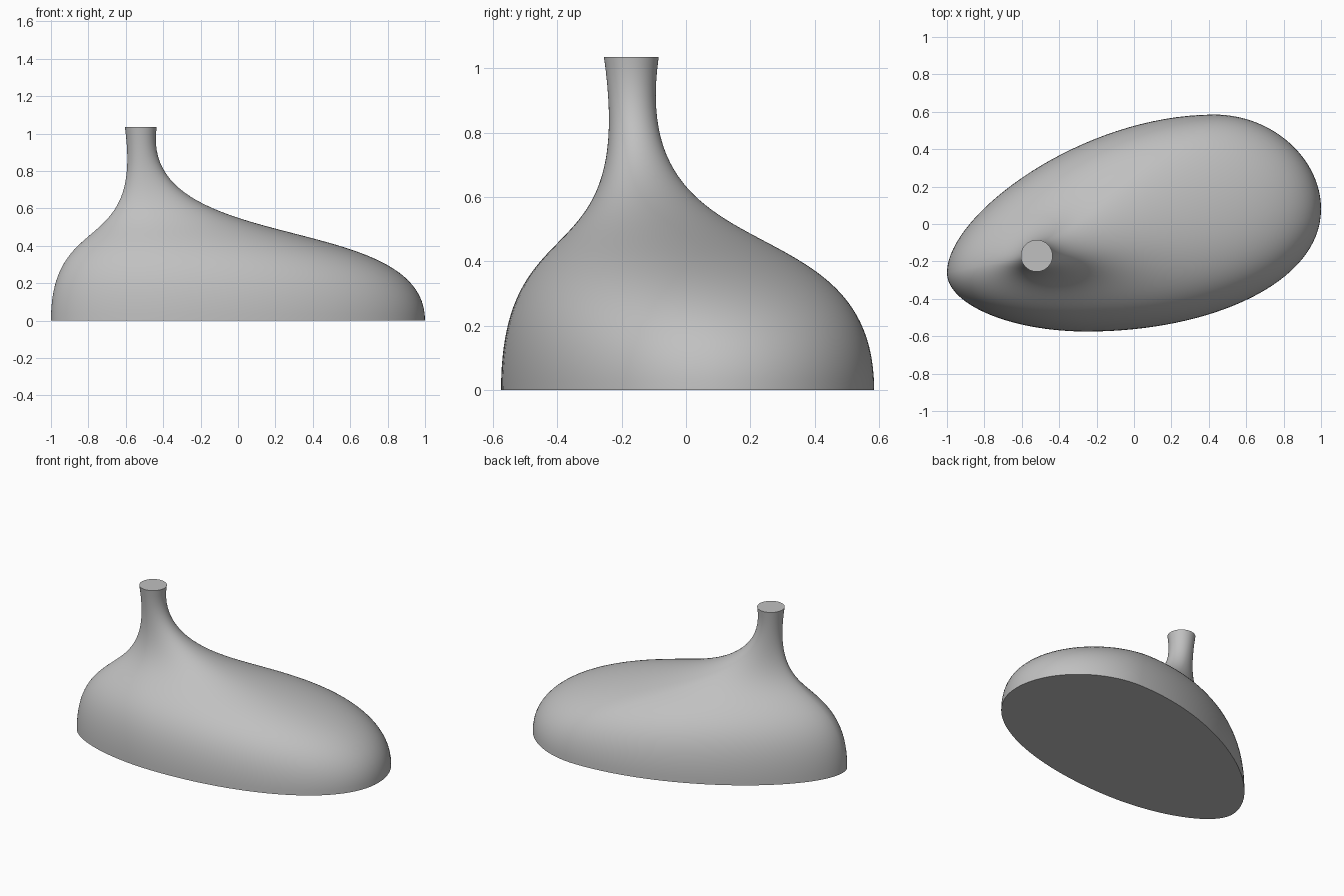
import bpy
import bmesh
import math
from mathutils import Vector
from mathutils.geometry import interpolate_bezier

default = bpy.data.objects.get("Cube")
if default:
    bpy.data.objects.remove(default)

HEIGHT, NECK_RADIUS = 1.035, 0.085
NECK_CENTRE = Vector((-0.52, -0.17, HEIGHT))
BASE_PULL, NECK_PULL, NECK_FLARE = 0.6, 0.7, 0.1
SIDE_STEPS, RISE_STEPS = 32, 48

# Egg-shaped footprint: extreme point, outgoing and incoming handle lengths
footprint = [
    ((1.0, 0.08), 0.27, 0.40),
    ((0.43, 0.585), 0.71, 0.31),
    ((-1.0, -0.26), 0.17, 0.31),
    ((-0.25, -0.575), 0.65, 0.41),
]

# Matching points around the footprint and the neck rim
outline, rim = [], []
for i, (point, out_len, _) in enumerate(footprint):
    nxt, _, in_len = footprint[(i + 1) % 4]
    a, b = Vector((*point, 0)), Vector((*nxt, 0))
    turn = [Vector((round(math.cos(k * math.pi / 2)), round(math.sin(k * math.pi / 2)), 0))
            for k in (i + 1, i + 2)]
    outline += interpolate_bezier(a, a + turn[0] * out_len,
                                  b - turn[1] * in_len, b, SIDE_STEPS + 1)[:-1]
    for k in range(SIDE_STEPS):
        angle = (i + k / SIDE_STEPS) * math.pi / 2
        rim.append(Vector((math.cos(angle), math.sin(angle), 0)))

# Loft the body from footprint to rim along flowing profile curves
bm = bmesh.new()
columns = []
for base, direction in zip(outline, rim):
    top = NECK_CENTRE + direction * NECK_RADIUS
    path = interpolate_bezier(base, base + Vector((0, 0, BASE_PULL)),
                              top - direction * NECK_FLARE - Vector((0, 0, NECK_PULL)),
                              top, RISE_STEPS + 1)
    columns.append([bm.verts.new(p) for p in path])
for i, left in enumerate(columns):
    right = columns[(i + 1) % len(columns)]
    for k in range(RISE_STEPS):
        bm.faces.new((left[k], right[k], right[k + 1], left[k + 1]))

# Flat caps on the underside and the neck
bm.faces.new([c[0] for c in reversed(columns)])
bm.faces.new([c[-1] for c in columns])
bmesh.ops.recalc_face_normals(bm, faces=bm.faces)

mesh = bpy.data.meshes.new("flowing_body")
bm.to_mesh(mesh)
bm.free()
body = bpy.data.objects.new("flowing_body", mesh)
bpy.context.collection.objects.link(body)

# Plain grey finish
grey = bpy.data.materials.new("plain_grey")
grey.use_nodes = True
colour = (0.53, 0.53, 0.53, 1)
grey.diffuse_color = colour
grey.node_tree.nodes["Principled BSDF"].inputs["Base Color"].default_value = colour
mesh.materials.append(grey)

# Smooth walls with crisp cap edges
bpy.ops.object.select_all(action="DESELECT")
body.select_set(True)
bpy.context.view_layer.objects.active = body
bpy.ops.object.shade_smooth_by_angle(angle=math.radians(40))
